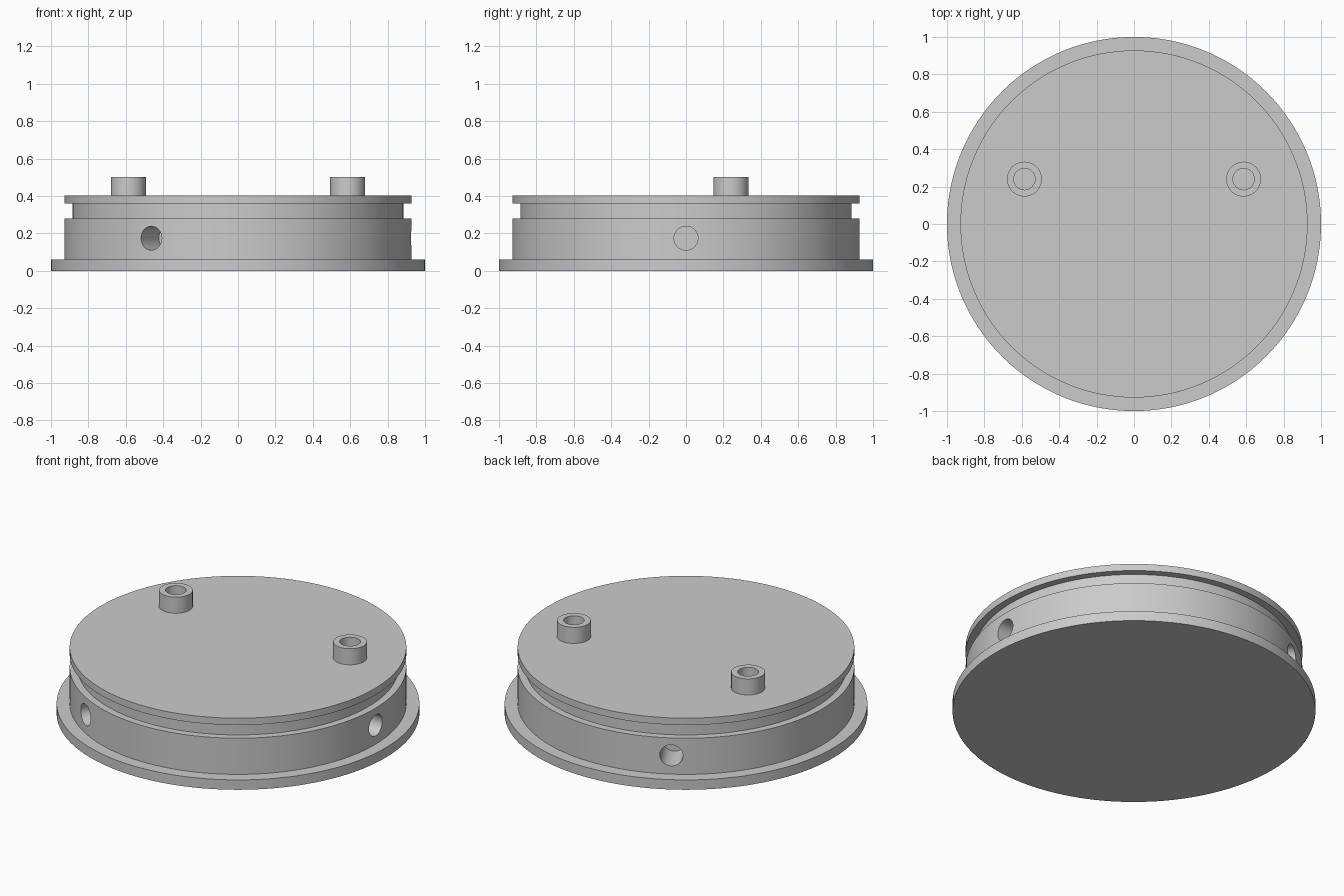
import bpy
from math import cos, sin, pi, radians
from mathutils import Matrix

if "Cube" in bpy.data.objects:
    bpy.data.objects.remove(bpy.data.objects["Cube"])

grey = bpy.data.materials.new("light grey")
grey.use_nodes = True
COLOUR = (0.6, 0.6, 0.6, 1)
grey.diffuse_color = COLOUR
grey.node_tree.nodes["Principled BSDF"].inputs["Base Color"].default_value = COLOUR


def lathe(name, profile, steps, location=(0, 0, 0)):
    """Revolve a closed-on-axis profile of (radius, height) points."""
    verts, faces, rings = [], [], []
    for r, z in profile:
        start = len(verts)
        count = steps if r else 1
        verts += [(r * cos(2 * pi * i / steps), r * sin(2 * pi * i / steps), z)
                  for i in range(count)]
        rings.append(range(start, start + count))
    for low, high in zip(rings, rings[1:]):
        if len(low) == 1:
            faces.append(list(reversed(high)))
        elif len(high) == 1:
            faces.append(list(low))
        else:
            for i in range(steps):
                j = (i + 1) % steps
                faces.append((low[i], low[j], high[j], high[i]))
    mesh = bpy.data.meshes.new(name)
    mesh.from_pydata(verts, [], faces)
    mesh.materials.append(grey)
    obj = bpy.data.objects.new(name, mesh)
    obj.location = location
    bpy.context.collection.objects.link(obj)
    return obj


def smooth(obj):
    bpy.ops.object.select_all(action='DESELECT')
    obj.select_set(True)
    bpy.context.view_layer.objects.active = obj
    bpy.ops.object.shade_smooth_by_angle(angle=radians(30))


# Flanged disc with a groove below its top lip
body = lathe("grooved_disc", [
    (0, 0), (1, 0), (1, 0.06), (0.928, 0.06), (0.928, 0.28), (0.885, 0.28),
    (0.885, 0.36), (0.928, 0.36), (0.928, 0.402), (0, 0.402)], 160)

# Three blind radial holes around the rim
for k in range(3):
    turn = Matrix.Rotation(k * 2 * pi / 3, 4, 'Z')
    cutter = lathe("hole_cutter", [(0, 0), (0.064, 0), (0.064, 0.4), (0, 0.4)], 48)
    cutter.matrix_world = (turn @ Matrix.Translation((0.735, 0, 0.174))
                           @ Matrix.Rotation(pi / 2, 4, 'Y'))
    cutter.hide_render = True
    cutter.hide_set(True)
    cut = body.modifiers.new("radial_hole", 'BOOLEAN')
    cut.operation = 'DIFFERENCE'
    cut.solver = 'EXACT'
    cut.object = cutter

# Apply the cuts and drop the cutters
bpy.context.view_layer.update()
graph = bpy.context.evaluated_depsgraph_get()
cut_mesh = bpy.data.meshes.new_from_object(body.evaluated_get(graph))
body.modifiers.clear()
body.data = cut_mesh
for obj in [o for o in bpy.data.objects if o.name.startswith("hole_cutter")]:
    bpy.data.objects.remove(obj)
smooth(body)

# Two hollow pegs on the top face
for side, x in (("left", 0.586), ("right", -0.586)):
    peg = lathe(side + "_hollow_peg", [
        (0, 0.4), (0.093, 0.4), (0.093, 0.5), (0.057, 0.5),
        (0.057, 0.404), (0, 0.404)], 64, (x, 0.24, 0))
    smooth(peg)
